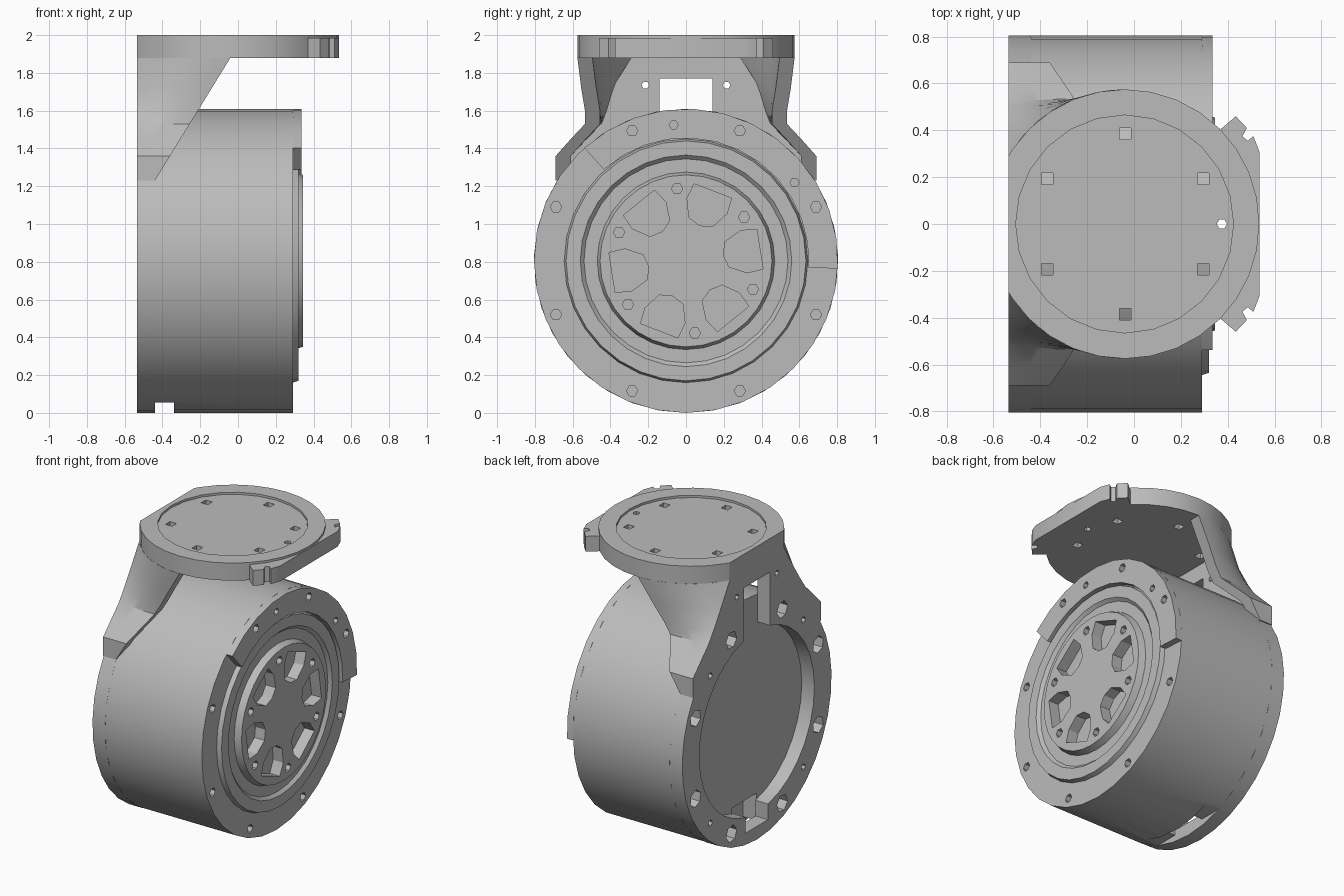
import bpy, bmesh, math
from mathutils import Vector

if "Cube" in bpy.data.objects:
    bpy.data.objects.remove(bpy.data.objects["Cube"])

GREY = (0.5, 0.5, 0.5, 1)
metal = bpy.data.materials.new("plain grey")
metal.use_nodes = True
metal.diffuse_color = GREY
metal.node_tree.nodes["Principled BSDF"].inputs["Base Color"].default_value = GREY

R = 0.805                # drum radius, also its centre height
BACK, SEAT = -0.535, -0.44   # outer and inner face of the back plate
TOP_X = -0.04            # centre of the top disc


def make(name, bm):
    bmesh.ops.recalc_face_normals(bm, faces=bm.faces)
    mesh = bpy.data.meshes.new(name)
    bm.to_mesh(mesh)
    bm.free()
    ob = bpy.data.objects.new(name, mesh)
    bpy.context.collection.objects.link(ob)
    mesh.materials.append(metal)
    return ob


def activate(ob):
    bpy.ops.object.select_all(action='DESELECT')
    ob.select_set(True)
    bpy.context.view_layer.objects.active = ob


def prisms(name, outlines, axis, a, b):
    """Extrude 2D outlines along x (outline in y, z) or z (outline in x, y)."""
    bm = bmesh.new()
    for pts in outlines:
        def place(t):
            return [bm.verts.new((t, u, v) if axis == 'x' else (u, v, t)) for u, v in pts]
        low, high = place(a), place(b)
        bm.faces.new(low)
        bm.faces.new(high)
        for i in range(len(pts)):
            j = (i + 1) % len(pts)
            bm.faces.new((low[i], low[j], high[j], high[i]))
    return make(name, bm)


def cut(ob, outlines, axis, a, b):
    cutter = prisms("cutter", outlines, axis, a, b)
    cutter.hide_render = True
    mod = ob.modifiers.new("cut", 'BOOLEAN')
    mod.operation, mod.solver, mod.object = 'DIFFERENCE', 'EXACT', cutter
    activate(ob)
    bpy.ops.object.modifier_apply(modifier=mod.name)
    bpy.data.objects.remove(cutter)


def polar(r, deg, cu=0.0, cv=R):
    t = math.radians(deg)
    return cu + r * math.cos(t), cv + r * math.sin(t)


def arc(r, start, end, n, cu=0.0, cv=R):
    return [polar(r, start + (end - start) * i / n, cu, cv) for i in range(n + 1)]


def ngon(centre, r, n, turn=0):
    return [polar(r, turn + 360 * i / n, *centre) for i in range(n)]


def box(u0, u1, v0, v1):
    return [(u0, v0), (u1, v0), (u1, v1), (u0, v1)]


# Drum with stepped face and centre hub, turned around the x axis
bm = bmesh.new()
profile = [(SEAT, 0), (SEAT, R), (0.29, R), (0.29, 0.645), (0.32, 0.635), (0.32, 0.56),
           (0.3, 0.54), (0.3, 0.47), (0.345, 0.455), (0.345, 0)]
line = [bm.verts.new((x, 0, R + r)) for x, r in profile]
edges = [bm.edges.new(pair) for pair in zip(line, line[1:])]
bmesh.ops.spin(bm, geom=line + edges, cent=(0, 0, R), axis=(1, 0, 0),
               angle=math.tau, steps=32)
bmesh.ops.remove_doubles(bm, verts=bm.verts, dist=0.0005)
drum = make("drum", bm)

# Raised sector of the drum rim
rim = prisms("raised_rim", [arc(R, -3, 132, 12) + arc(0.65, 132, -3, 12)], 'x', 0.29, 0.335)

# Rim bolt holes
bolts = [ngon(polar(0.745, 22.5 + 45 * k), 0.03, 6) for k in range(8)]
bolts += [ngon((-0.065, 1.525), 0.024, 6), ngon((0.575, 1.22), 0.024, 6)]
for part in (drum, rim):
    cut(part, bolts, 'x', 0.25, 0.4)

# Hub pockets and hub bolt holes
wedge = [(0.41, -15), (0.41, 15), (0.33, 20), (0.23, 17), (0.2, 0), (0.23, -17), (0.33, -20)]
pockets = [[polar(r, 9 + 60 * k + a) for r, a in wedge] for k in range(6)]
pockets += [ngon(polar(0.385, 37 + 60 * k), 0.03, 6) for k in range(6)]
cut(drum, pockets, 'x', 0.27, 0.4)

# Cable relief at the bottom of the drum
cut(drum, [box(-0.4, 0.4, -0.1, 0.055)], 'x', -0.5, -0.34)
cut(drum, [box(-0.13, 0.13, -0.1, 0.24)], 'x', -0.5, -0.34)

# Neck outline by height: half width at the back, half width at the sloped edge
NECK = [(1.23, 0.69, 0.69), (1.36, 0.69, 0.69), (1.45, 0.6, 0.61), (1.53, 0.52, 0.535),
        (1.6, 0.47, 0.535), (1.72, 0.39, 0.555), (1.88, 0.29, 0.575)]

# Back plate
side = [(yb, z) for z, yb, ys in NECK[1:]]
outline = arc(R, 147, 393, 24) + side + [(-y, z) for y, z in reversed(side)]
plate = prisms("back_plate", [outline], 'x', BACK, SEAT)
cut(plate, [ngon((0, R), 0.62, 32)], 'x', -0.6, -0.4)
cut(plate, [box(-0.14, 0.14, 1.3, 1.77), box(-0.12, 0.12, 0.09, 0.4)], 'x', -0.6, -0.4)
holes = [ngon(polar(0.715, 22.5 + 45 * k), 0.058, 6, 22.5 + 45 * k) for k in range(8)]
holes += [ngon(polar(0.71, 45 + 90 * k), 0.022, 6) for k in range(4)]
holes += [ngon((y, 1.735), 0.02, 6) for y in (-0.215, 0.215)]
cut(plate, holes, 'x', -0.6, -0.4)


# Neck walls: flared shells from the plate shoulders up to the round top
def bulge(x):
    return math.sqrt(0.575 ** 2 - (x - TOP_X) ** 2) - 0.29


bm = bmesh.new()
STEPS, WALL = 8, 0.08
for s in (-1, 1):
    rows = []
    for z, yb, ys in NECK:
        edge = SEAT + (z - 1.23) * 0.4 / 0.65
        xs = [BACK + (edge - BACK) * i / STEPS for i in range(STEPS + 1)]
        outer = [(x, yb + (ys - yb) * bulge(x) / bulge(edge)) for x in xs]
        loop = outer + [(x, y - WALL) for x, y in reversed(outer)]
        rows.append([bm.verts.new((x, s * y, z)) for x, y in loop])
    for low, high in zip(rows, rows[1:]):
        for i in range(len(low)):
            j = (i + 1) % len(low)
            bm.faces.new((low[i], low[j], high[j], high[i]))
    bm.faces.new(rows[0])
    bm.faces.new(rows[-1])
neck = make("neck_walls", bm)

# Top disc with flat back, shallow recess and bolt holes
circle = [(max(x, BACK), y) for x, y in ngon((TOP_X, 0), 0.575, 32)]
clean = [p for i, p in enumerate(circle)
         if p[0] > BACK or circle[i - 1][0] > BACK or circle[i + 1][0] > BACK]
# keep the flat edge on the true circle
flat = math.sqrt(0.575 ** 2 - (BACK - TOP_X) ** 2)
clean = [(x, math.copysign(flat, y)) if x == BACK else (x, y) for x, y in clean]
top = prisms("top_disc", [clean], 'z', 1.88, 2.0)
cut(top, [ngon((TOP_X, 0), 0.465, 24)], 'z', 1.985, 2.1)
top_holes = [ngon(polar(0.385, 30 + 60 * k, TOP_X + 0.003, 0), 0.035, 4, 45) for k in range(6)]
top_holes.append(ngon((0.375, 0), 0.022, 6))
cut(top, top_holes, 'z', 1.8, 2.1)

# Front flange of the top disc with notched tabs
half = [(0.535, 0.31), (0.51, 0.375), (0.485, 0.355), (0.463, 0.375), (0.482, 0.41),
        (0.435, 0.46), (0.37, 0.405)]
flange = prisms("top_flange", [half + [(0.42, 0.3), (0.42, -0.3)]
                               + [(x, -y) for x, y in reversed(half)]], 'z', 1.88, 1.985)

# Smooth curved walls, keep edges sharp
for ob in (drum, rim, plate, neck, top, flange):
    activate(ob)
    bpy.ops.object.shade_smooth_by_angle(angle=math.radians(25))
